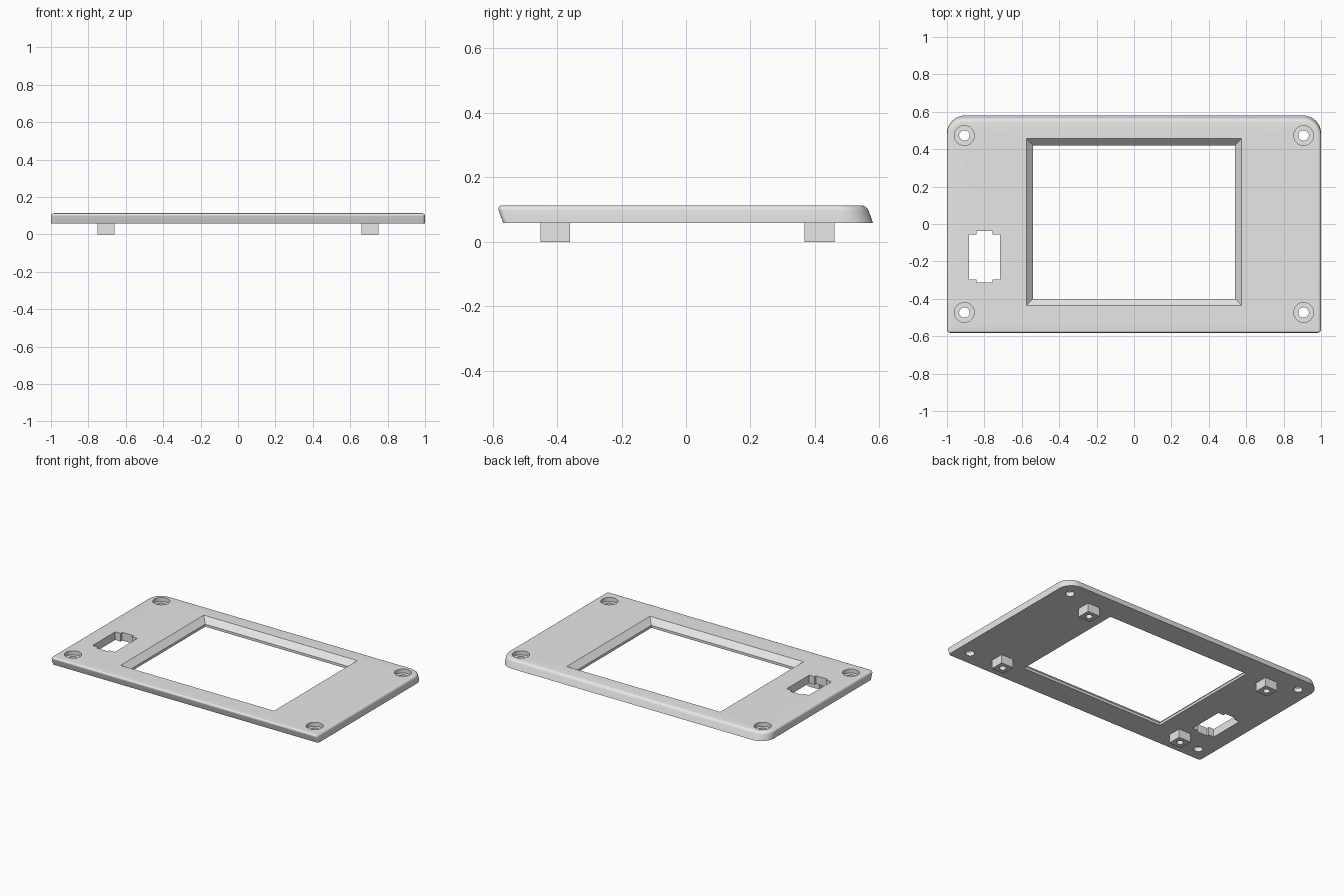
import bpy, bmesh, math

if "Cube" in bpy.data.objects:
    bpy.data.objects.remove(bpy.data.objects["Cube"])

grey = bpy.data.materials.new("light grey plastic")
grey.diffuse_color = (0.8, 0.8, 0.8, 1)
grey.use_nodes = True
grey.node_tree.nodes["Principled BSDF"].inputs["Base Color"].default_value = grey.diffuse_color
Z0, Z1, FILLET = 0.058, 0.113, 0.016


def loft(name, rings):
    """Solid skinned through matching rings of 3D points, bottom to top."""
    bm = bmesh.new()
    loops = [[bm.verts.new(p) for p in ring] for ring in rings]
    n = len(loops[0])
    bm.faces.new(loops[0][::-1])
    bm.faces.new(loops[-1])
    for a, b in zip(loops, loops[1:]):
        for i in range(n):
            j = (i + 1) % n
            bm.faces.new((a[i], a[j], b[j], b[i]))
    bmesh.ops.recalc_face_normals(bm, faces=bm.faces)
    mesh = bpy.data.meshes.new(name)
    bm.to_mesh(mesh)
    bm.free()
    mesh.materials.append(grey)
    obj = bpy.data.objects.new(name, mesh)
    bpy.context.collection.objects.link(obj)
    return obj


def rect(x0, x1, y0, y1, z):
    return [(x0, y0, z), (x1, y0, z), (x1, y1, z), (x0, y1, z)]


def box(name, x0, x1, y0, y1, z0, z1):
    return loft(name, [rect(x0, x1, y0, y1, z0), rect(x0, x1, y0, y1, z1)])


def cylinder(name, x, y, r, z0, z1, n=32):
    circle = [(x + r * math.cos(2 * math.pi * i / n), y + r * math.sin(2 * math.pi * i / n))
              for i in range(n)]
    return loft(name, [[(px, py, z) for px, py in circle] for z in (z0, z1)])


def cut(target, cutter):
    mod = target.modifiers.new("cut", 'BOOLEAN')
    mod.operation, mod.solver, mod.object = 'DIFFERENCE', 'EXACT', cutter
    bpy.context.view_layer.objects.active = target
    bpy.ops.object.modifier_apply(modifier=mod.name)
    bpy.data.objects.remove(cutter)


def outline(inset, z):
    """Plate outline: wide round rear corners, tight front ones, leaning forward with height."""
    shift = -0.35 * (z - Z0)
    x, front, back = 1 - inset, -0.567 + inset, 0.58 - inset
    pts = []
    for sx, y, r, start in ((-1, front, 0.018, 180), (1, front, 0.018, 270),
                            (1, back, 0.095, 0), (-1, back, 0.095, 90)):
        r = max(r - inset, 0.002)
        cx, cy = sx * (x - r), y + (r if y < 0 else -r)
        for k in range(13):
            a = math.radians(start + 7.5 * k)
            pts.append((cx + r * math.cos(a), cy + r * math.sin(a) + shift, z))
    return pts


# Face plate with a rounded top edge
rings = [outline(0, Z0)]
for k in range(7):
    a = math.radians(15 * k)
    rings.append(outline(FILLET * (1 - math.cos(a)), Z1 - FILLET + FILLET * math.sin(a)))
plate = loft("face_plate", rings)

# Screen window: straight lower wall, flared above
ZM = 0.075
t = (0.113 + 0.01 - ZM) / (Z1 - ZM)
cut(plate, loft("window_cutter", [
    rect(-0.54, 0.54, -0.40, 0.42, 0), rect(-0.54, 0.54, -0.40, 0.42, ZM),
    rect(-0.54 - 0.036 * t, 0.54 + 0.036 * t, -0.40 - 0.036 * t, 0.42 + 0.036 * t, Z1 + 0.01)]))

# Switch slot with shallow end notches
slot = [(-0.883, -0.297), (-0.843, -0.297), (-0.843, -0.313), (-0.757, -0.313),
        (-0.757, -0.297), (-0.717, -0.297), (-0.717, -0.055), (-0.757, -0.055),
        (-0.757, -0.037), (-0.843, -0.037), (-0.843, -0.055), (-0.883, -0.055)]
cut(plate, loft("slot_cutter", [[(x, y, z) for x, y in slot] for z in (0, 0.2)]))

# Counterbored corner screw holes
for sx in (-1, 1):
    for sy in (-1, 1):
        cut(plate, cylinder("screw_cutter", sx * 0.907, sy * 0.473, 0.028, 0, 0.2))
        cut(plate, cylinder("bore_cutter", sx * 0.907, sy * 0.473, 0.053, 0.086, 0.2))

# Mounting posts with blind pilot holes underneath
posts = []
for side, x in (("left", -0.705), ("right", 0.705)):
    for end, y in (("front", -0.405), ("rear", 0.414)):
        post = box(f"{side}_{end}_post", x - 0.046, x + 0.046, y - 0.046, y + 0.046, 0, Z0)
        cut(post, cylinder("pilot_cutter", x, y, 0.021, -0.05, 0.05, 24))
        posts.append(post)

# Smooth the curved faces, keep the edges crisp
bpy.ops.object.select_all(action='DESELECT')
for obj in [plate] + posts:
    obj.select_set(True)
bpy.context.view_layer.objects.active = plate
bpy.ops.object.shade_smooth_by_angle(angle=math.radians(30))
